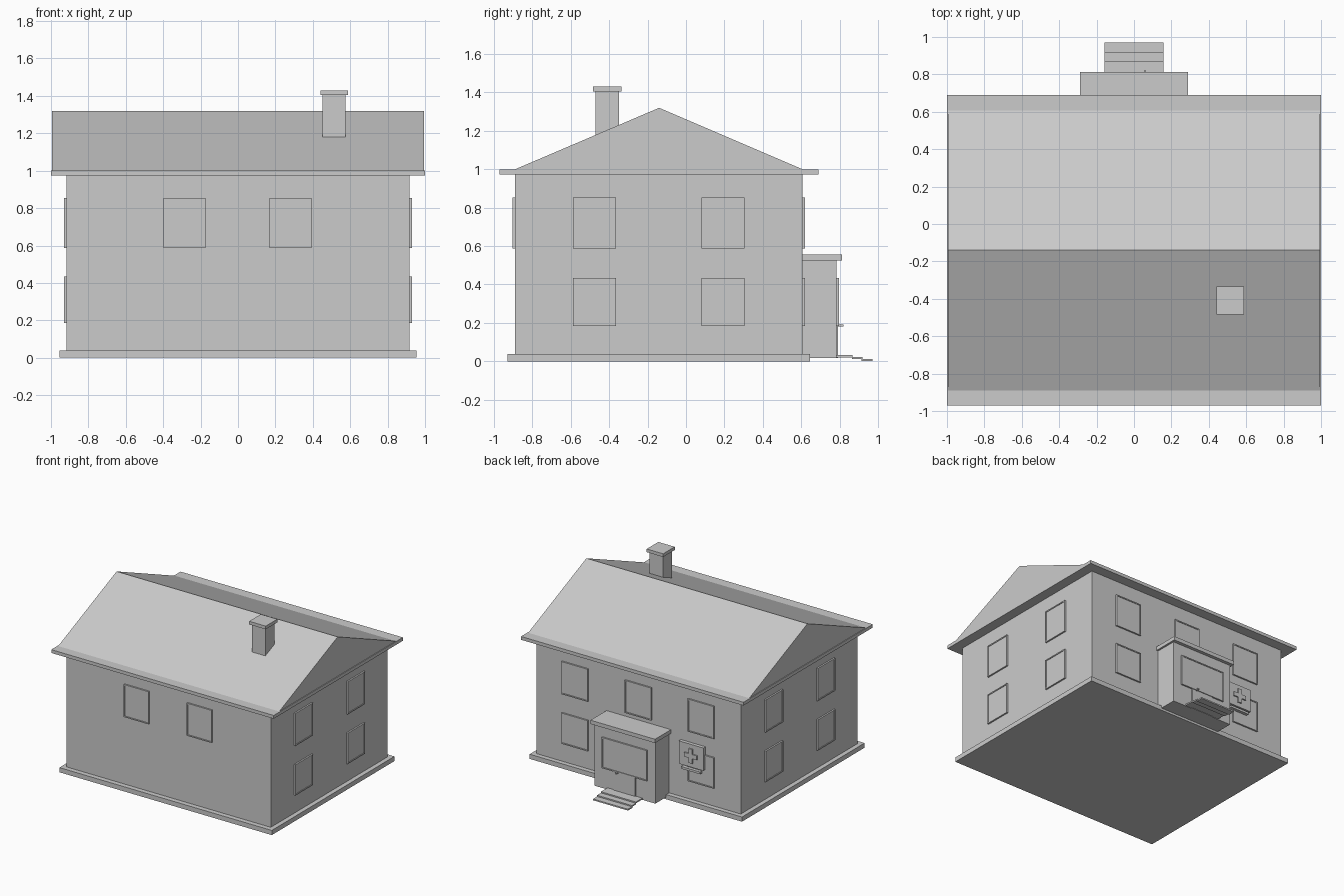
import bpy, bmesh
from mathutils import Matrix, Vector

cube = bpy.data.objects.get("Cube")
if cube:
    bpy.data.objects.remove(cube, do_unlink=True)

grey = bpy.data.materials.new("plain_grey")
grey.use_nodes = True
COLOUR = (0.6, 0.6, 0.6, 1)
grey.diffuse_color = COLOUR
grey.node_tree.nodes["Principled BSDF"].inputs["Base Color"].default_value = COLOUR


def finish(name, bm):
    bmesh.ops.recalc_face_normals(bm, faces=bm.faces)
    mesh = bpy.data.meshes.new(name)
    bm.to_mesh(mesh)
    bm.free()
    mesh.materials.append(grey)
    obj = bpy.data.objects.new(name, mesh)
    bpy.context.collection.objects.link(obj)
    return obj


def add_box(bm, x, y, z):
    """Add a box given its (low, high) range on each axis."""
    centre = Vector([(a + b) / 2 for a, b in (x, y, z)])
    size = [b - a for a, b in (x, y, z)]
    matrix = Matrix.Translation(centre) @ Matrix.Diagonal((*size, 1))
    bmesh.ops.create_cube(bm, size=1, matrix=matrix)


def box(name, x, y, z):
    bm = bmesh.new()
    add_box(bm, x, y, z)
    return finish(name, bm)


def prism(name, profile, x):
    """Extrude a (y, z) profile along x."""
    bm = bmesh.new()
    face = bm.faces.new([bm.verts.new((x[0], y, z)) for y, z in profile])
    ext = bmesh.ops.extrude_face_region(bm, geom=[face])["geom"]
    verts = [v for v in ext if isinstance(v, bmesh.types.BMVert)]
    bmesh.ops.translate(bm, verts=verts, vec=(x[1] - x[0], 0, 0))
    return finish(name, bm)


def window(name, origin, angle, width, z):
    """Framed window; it faces -y before turning by angle (degrees)."""
    bm = bmesh.new()
    h, bar, depth = width / 2, 0.009, (-0.013, 0.005)
    add_box(bm, (-h, h), (-0.008, 0.005), z)
    for x in ((-h, bar - h), (h - bar, h)):
        add_box(bm, x, depth, z)
    add_box(bm, (-h, h), depth, (z[0], z[0] + bar))
    add_box(bm, (-h, h), depth, (z[1] - bar, z[1]))
    turn = Matrix.Rotation(angle * 3.14159265 / 180, 4, "Z")
    bm.transform(Matrix.Translation((*origin, 0)) @ turn)
    return finish(name, bm)


FRONT, BACK, SIDE = -0.89, 0.607, 0.918

# House body and roof
box("foundation", (-0.955, 0.955), (-0.93, 0.645), (0, 0.038))
box("walls", (-SIDE, SIDE), (FRONT, BACK), (0.038, 0.975))
box("eaves", (-1, 1), (-0.97, 0.69), (0.973, 1.0))
prism("roof", [(FRONT, 1.0), (BACK, 1.0), (-0.14, 1.32)], (-0.994, 0.994))

# Chimney
box("chimney", (0.453, 0.575), (-0.47, -0.35), (1.1, 1.406))
box("chimney_cap", (0.44, 0.588), (-0.484, -0.335), (1.404, 1.43))

# Windows
LOW, HIGH = (0.185, 0.435), (0.588, 0.853)
for x in (-0.285, 0.28):
    window("front_window", (x, FRONT), 0, 0.224, HIGH)
for z in (LOW, HIGH):
    for y in (-0.477, 0.192):
        window("right_side_window", (-SIDE, y), -90, 0.224, z)
        window("left_side_window", (SIDE, y), 90, 0.224, z)
    for x in (-0.565, 0.57):
        window("back_window", (x, BACK), 180, 0.235, z)
window("back_middle_window", (0, BACK), 180, 0.235, HIGH)

# Entrance porch
PORCH = 0.785
box("porch", (-0.274, 0.274), (BACK - 0.01, PORCH), (0.018, 0.528))
box("porch_canopy", (-0.29, 0.29), (BACK - 0.01, 0.812), (0.525, 0.556))
window("porch_window", (0, PORCH), 180, 0.404, LOW)
box("door", (-0.098, 0.098), (PORCH - 0.005, PORCH + 0.007), (0.018, 0.3))
box("door_handle", (0.053, 0.065), (PORCH, 0.82), (0.181, 0.191))

# Entrance steps
for i, y in enumerate(((0.785, 0.868), (0.864, 0.918), (0.914, 0.97))):
    top = 0.032 - 0.01 * i
    box("step", (-0.157, 0.157), y, (top - 0.011, top))

# Sign with a cross
box("sign_panel", (-0.6, -0.38), (BACK - 0.005, 0.635), (0.315, 0.5))
bm = bmesh.new()
arm, half = 0.058, 0.017
cx, cz, cy = -0.49, 0.408, (0.63, 0.645)
add_box(bm, (cx - arm, cx + arm), cy, (cz - half, cz + half))
add_box(bm, (cx - half, cx + half), cy, (cz - arm, cz + arm))
finish("sign_cross", bm)
box("sign_bar", (-0.575, -0.405), (BACK - 0.005, 0.64), (0.282, 0.3))
